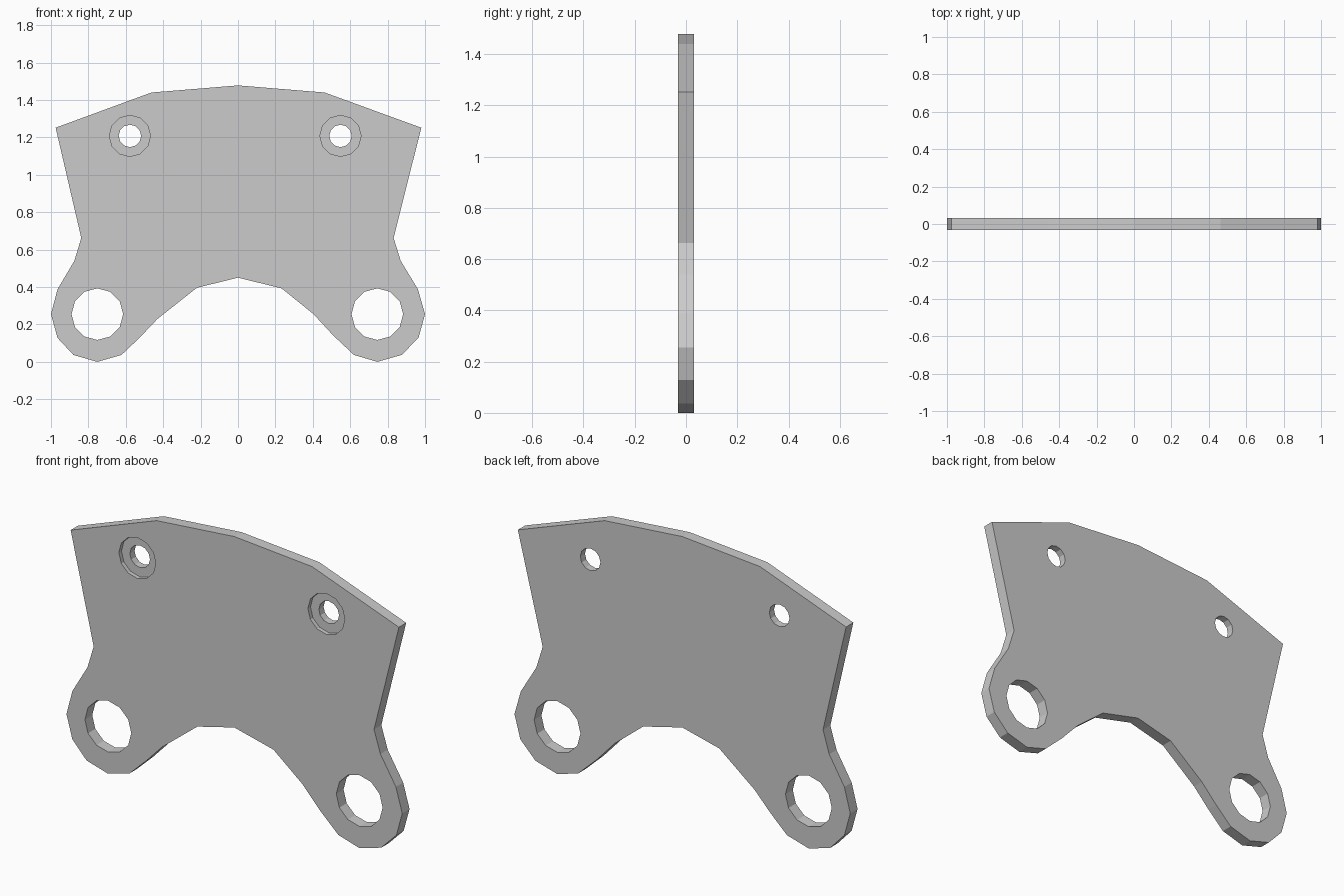
import bpy, bmesh
from math import pi, sin, cos

if "Cube" in bpy.data.objects:
    bpy.data.objects.remove(bpy.data.objects["Cube"])

HALF = 0.031      # half plate thickness
LUG_Z = 0.255     # height of the lug holes


def prism(name, points, y0, y1):
    """Extrude an x-z profile from y0 to y1."""
    bm = bmesh.new()
    face = bm.faces.new([bm.verts.new((x, y0, z)) for x, z in points])
    ext = bmesh.ops.extrude_face_region(bm, geom=[face])
    moved = [v for v in ext["geom"] if isinstance(v, bmesh.types.BMVert)]
    bmesh.ops.translate(bm, verts=moved, vec=(0, y1 - y0, 0))
    bmesh.ops.recalc_face_normals(bm, faces=bm.faces)
    mesh = bpy.data.meshes.new(name)
    bm.to_mesh(mesh)
    bm.free()
    obj = bpy.data.objects.new(name, mesh)
    bpy.context.collection.objects.link(obj)
    return obj


def ring(cx, cz, r, n=12):
    return [(cx + r * sin(2 * pi * i / n), cz + r * cos(2 * pi * i / n)) for i in range(n)]


def cut(target, cutter):
    """Subtract the cutter, then remove it."""
    cutter.hide_render = True
    mod = target.modifiers.new("cut", 'BOOLEAN')
    mod.operation = 'DIFFERENCE'
    mod.solver = 'EXACT'
    mod.object = cutter
    bpy.context.view_layer.objects.active = target
    bpy.ops.object.modifier_apply(modifier=mod.name)
    bpy.data.objects.remove(cutter)


# Plate outline: top arc, right side and lug, lower arch, left lug and side
outline = [
    (-0.975, 1.252), (-0.463, 1.44), (0, 1.478), (0.463, 1.44), (0.98, 1.252),
    (0.832, 0.662), (0.87, 0.54), (0.962, 0.388), (1.0, 0.255), (0.965, 0.128),
    (0.875, 0.037), (0.745, 0.0), (0.62, 0.037), (0.51, 0.14), (0.404, 0.255),
    (0.233, 0.393), (0, 0.45), (-0.22, 0.396), (-0.43, 0.23), (-0.525, 0.13),
    (-0.623, 0.037), (-0.753, 0.0), (-0.88, 0.037), (-0.965, 0.128), (-1.0, 0.255),
    (-0.965, 0.388), (-0.875, 0.54), (-0.838, 0.662),
]
plate = prism("bracket_plate", outline, -HALF, HALF)

# Large lug holes
for x in (-0.752, 0.745):
    cut(plate, prism("lug_hole_cutter", ring(x, LUG_Z, 0.138), -0.1, 0.1))

# Bolt holes with a counterbore on the front face
for x in (-0.578, 0.548):
    cut(plate, prism("bolt_hole_cutter", ring(x, 1.208, 0.06), -0.1, 0.1))
    cut(plate, prism("counterbore_cutter", ring(x, 1.208, 0.11), -0.1, -HALF + 0.022))
